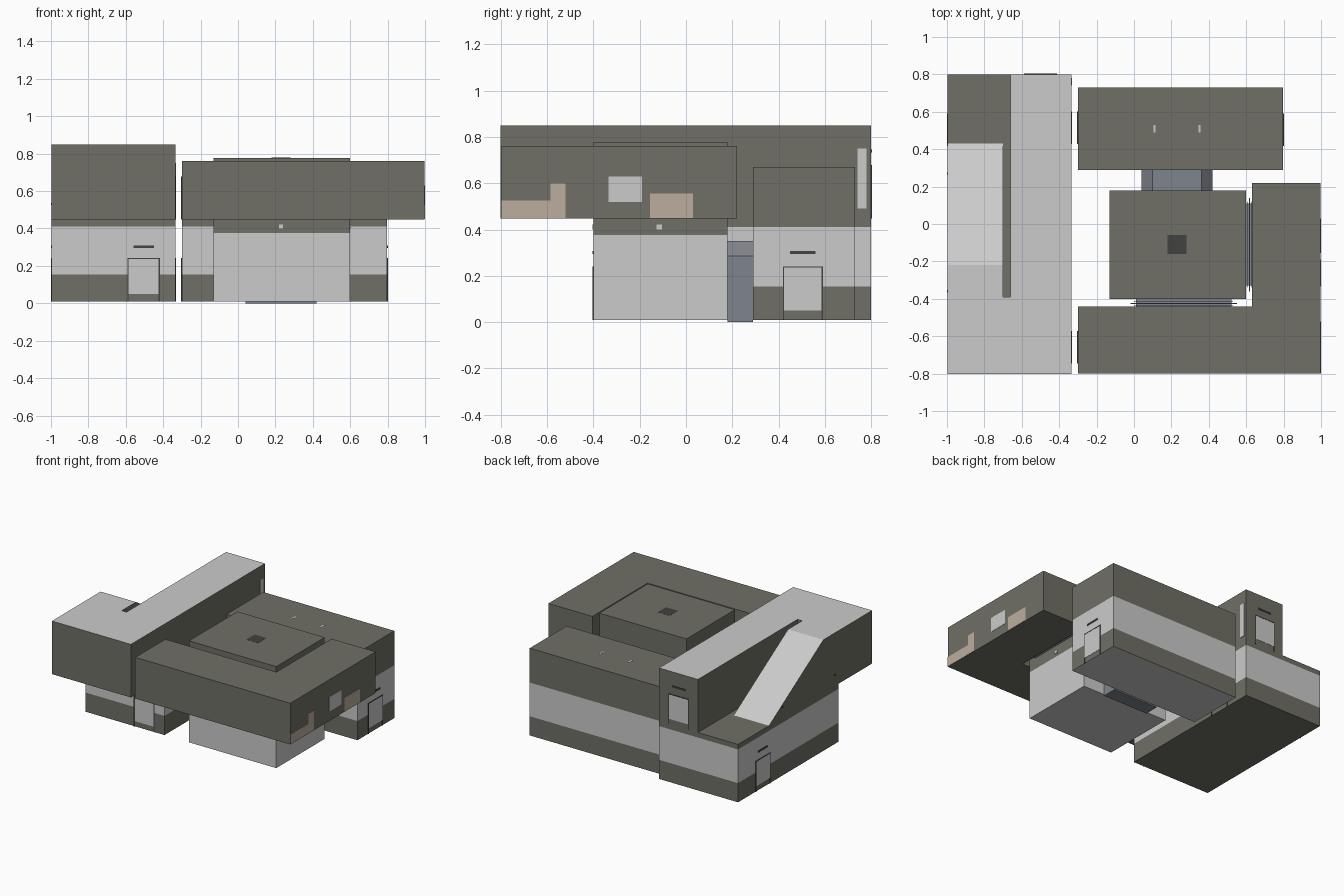
import bpy, bmesh

if "Cube" in bpy.data.objects:
    bpy.data.objects.remove(bpy.data.objects["Cube"])


def material(name, rgb):
    m = bpy.data.materials.new(name)
    m.diffuse_color = (*rgb, 1)
    m.use_nodes = True
    m.node_tree.nodes["Principled BSDF"].inputs["Base Color"].default_value = m.diffuse_color
    return m


DARK = material("olive_grey", (0.16, 0.16, 0.133))
LIGHT = material("light_grey", (0.80, 0.80, 0.80))
GLASS = material("blue_grey", (0.21, 0.234, 0.262))
TRIM = material("near_black", (0.054, 0.054, 0.05))
TAN = material("tan", (0.50, 0.42, 0.337))


def finish(name, bm, mats):
    bmesh.ops.recalc_face_normals(bm, faces=bm.faces)
    me = bpy.data.meshes.new(name)
    bm.to_mesh(me)
    bm.free()
    for m in mats:
        me.materials.append(m)
    ob = bpy.data.objects.new(name, me)
    bpy.context.collection.objects.link(ob)
    return ob


def stack(name, plan, levels, mats, top=None, bottom=None):
    """Plan outline raised through levels; one wall material per band."""
    bm = bmesh.new()
    rings = [[bm.verts.new((x, y, z)) for x, y in plan] for z in levels]
    palette = list(mats) + [top or mats[-1], bottom or mats[0]]
    n = len(plan)
    for k in range(len(levels) - 1):
        a, b = rings[k], rings[k + 1]
        for i in range(n):
            j = (i + 1) % n
            bm.faces.new((a[i], a[j], b[j], b[i])).material_index = k
    bm.faces.new(rings[-1]).material_index = len(mats)
    bm.faces.new(rings[0]).material_index = len(mats) + 1
    return finish(name, bm, palette)


def rect(x0, x1, y0, y1):
    return [(x0, y0), (x1, y0), (x1, y1), (x0, y1)]


def box(name, x0, x1, y0, y1, z0, z1, mat):
    return stack(name, rect(x0, x1, y0, y1), (z0, z1), [mat])


def plate(name, x, y, normal, half, z0, z1, mat, out=0.004):
    """Thin box lying on a wall that faces +-x or +-y."""
    nx, ny = normal
    xs = sorted((x - 0.002 * nx, x + out * nx)) if nx else (x - half, x + half)
    ys = sorted((y - 0.002 * ny, y + out * ny)) if ny else (y - half, y + half)
    return box(name, *xs, *ys, z0, z1, mat)


def door(name, x, y, normal, z, lamp=True):
    plate(name + "_panel", x, y, normal, 0.082, z + 0.04, z + 0.226, LIGHT, 0.002)
    tx, ty = abs(normal[1]), abs(normal[0])
    for side in (-1, 1):
        o = 0.084 * side
        plate(name + "_jamb", x + o * tx, y + o * ty, normal, 0.003, z, z + 0.23, TRIM)
    plate(name + "_lintel", x, y, normal, 0.087, z + 0.226, z + 0.231, TRIM)
    if lamp:
        plate(name + "_lamp", x, y, normal, 0.055, z + 0.285, z + 0.298, TRIM)


E, W, N, S = (1, 0), (-1, 0), (0, 1), (0, -1)
X0, X1 = -0.996, -0.335   # west building side walls

# West building: banded ground floor, upper hall with slot, sloped roof
stack("west_ground_floor", rect(X0, X1, -0.40, 0.80), (0.01, 0.155, 0.41, 0.448),
      [DARK, LIGHT, DARK])
hall = [(X0, -0.802), (X1, -0.802), (X1, 0.8), (-0.66, 0.8),
        (-0.66, -0.39), (-0.70, -0.39), (-0.70, -0.22), (X0, -0.22)]
stack("west_upper_hall", hall, (0.448, 0.85), [DARK], top=LIGHT)

bm = bmesh.new()
ends = [[bm.verts.new((x, y, z)) for y, z in ((-0.22, 0.448), (0.43, 0.448), (-0.22, 0.85))]
        for x in (X0, -0.70)]
for e in ends:
    bm.faces.new(e)
for i in range(3):
    j = (i + 1) % 3
    f = bm.faces.new((ends[0][i], ends[0][j], ends[1][j], ends[1][i]))
    f.material_index = 1 if i == 1 else 0
finish("sloped_roof", bm, [DARK, LIGHT])

# North-east building
stack("rear_building", rect(-0.30, 0.797, 0.29, 0.73), (0.01, 0.155, 0.41, 0.67),
      [DARK, LIGHT, DARK], bottom=LIGHT)
for x in (0.11, 0.35):
    box("rear_roof_light", x - 0.006, x + 0.006, 0.49, 0.53, 0.668, 0.671, LIGHT)

# Central core with flush roof hatch
stack("central_core", rect(-0.13, 0.60, -0.40, 0.18), (0.01, 0.376, 0.778),
      [LIGHT, DARK])
box("roof_hatch", 0.18, 0.28, -0.16, -0.06, 0.775, 0.7785, TRIM)
plate("core_front_light", 0.23, -0.40, S, 0.011, 0.40, 0.422, LIGHT)
plate("core_side_light", 0.60, -0.115, E, 0.012, 0.40, 0.422, LIGHT)

# Raised L-shaped wing
wing = [(-0.30, -0.80), (0.998, -0.80), (0.998, 0.22), (0.63, 0.22), (0.63, -0.44), (-0.30, -0.44)]
stack("raised_wing", wing, (0.448, 0.76), [DARK])
for y0, y1, z0, z1, m in ((-0.80, -0.585, 0.45, 0.525, TAN), (-0.585, -0.52, 0.45, 0.60, TAN),
                          (-0.335, -0.19, 0.52, 0.63, LIGHT), (-0.155, 0.03, 0.45, 0.556, TAN)):
    plate("wing_wall_panel", 0.998, (y0 + y1) / 2, E, (y1 - y0) / 2, z0, z1, m, 0.002)

# Ribbed joints between core and wing
for d, grow in ((0.006, -0.02), (0.018, 0.0), (0.030, -0.02)):
    box("east_joint_rib", 0.597 + d, 0.601 + d, -0.36 - grow, 0.14 + grow, 0.46, 0.71, GLASS)
    box("south_joint_rib", -0.02 - grow, 0.55 + grow, -0.409 - d, -0.405 - d, 0.46, 0.71, GLASS)
box("east_joint_core", 0.60, 0.63, -0.33, 0.11, 0.47, 0.69, GLASS)
box("south_joint_core", 0.01, 0.52, -0.44, -0.40, 0.47, 0.69, GLASS)

# Chamfered passage between core and rear building
bm = bmesh.new()
prof = [(0.04, 0), (0.42, 0), (0.42, 0.285), (0.36, 0.35), (0.10, 0.35), (0.04, 0.285)]
f = bm.faces.new([bm.verts.new((x, 0.18, z)) for x, z in prof])
ext = bmesh.ops.extrude_face_region(bm, geom=[f], use_keep_orig=True)
bmesh.ops.translate(bm, vec=(0, 0.11, 0),
                    verts=[v for v in ext["geom"] if isinstance(v, bmesh.types.BMVert)])
finish("link_passage", bm, [GLASS])

# Doors with frames and lamps
door("front_door", -0.505, -0.40, S, 0.01)
door("west_door", X0, 0.505, W, 0.01)
door("east_door", 0.797, 0.505, E, 0.01)
door("upper_rear_door", -0.50, 0.80, N, 0.448)
for y, z in ((0.515, 0.01), (-0.66, 0.448)):
    door("gap_door_west", X1, y, E, z, lamp=False)
    door("gap_door_east", -0.30, y, W, z, lamp=False)

# Tall slit window and small wall lamps on the west building
plate("slit_window", X1, 0.76, E, 0.02, 0.49, 0.75, LIGHT)
for y in (0.27, -0.36):
    plate("west_wall_lamp", X0, y, W, 0.006, 0.525, 0.535, TRIM)
